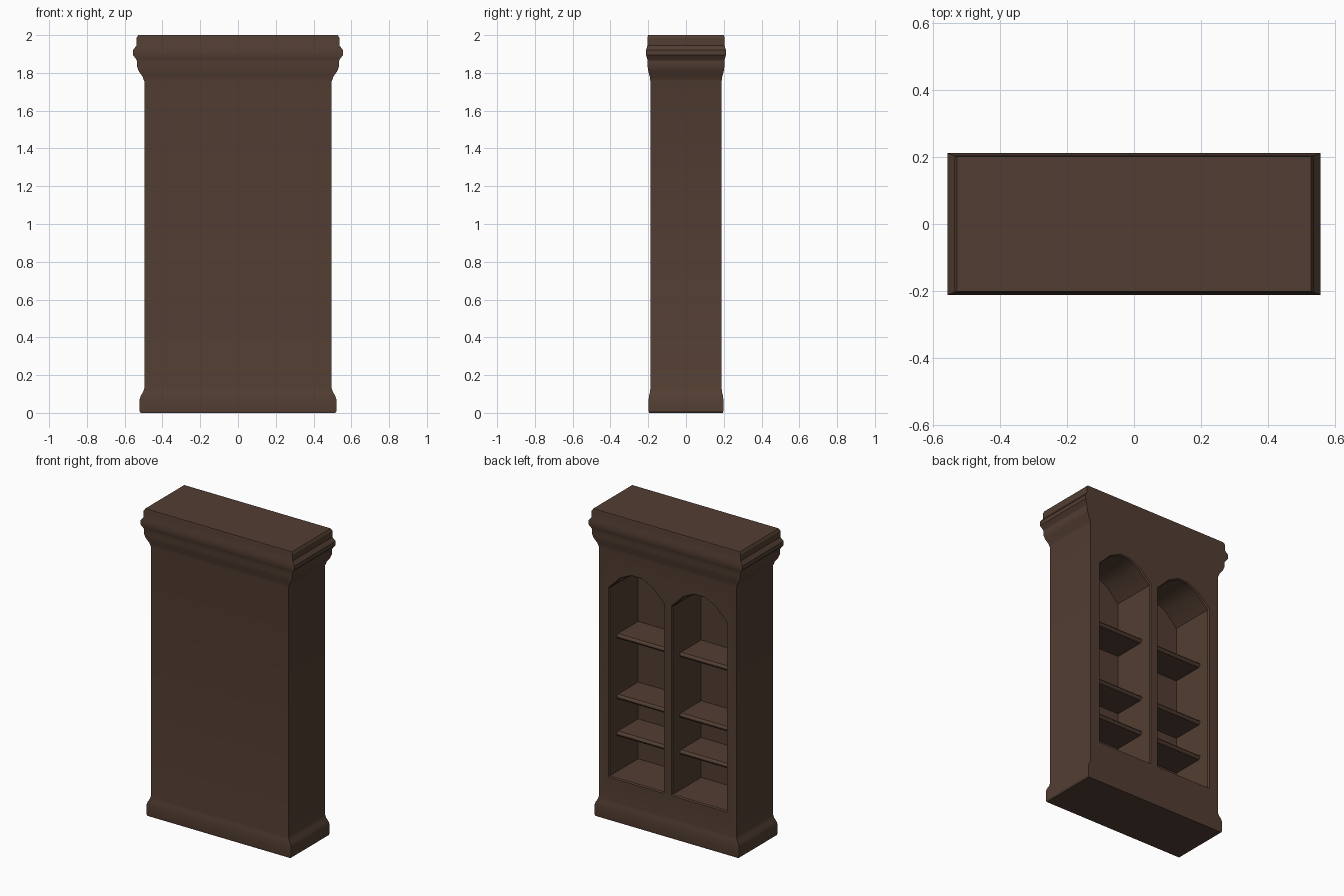
import bpy, bmesh, math

if "Cube" in bpy.data.objects:
    bpy.data.objects.remove(bpy.data.objects["Cube"])

wood = bpy.data.materials.new("dark_wood")
wood.diffuse_color = (0.085, 0.048, 0.032, 1)
wood.use_nodes = True
wood.node_tree.nodes["Principled BSDF"].inputs["Base Color"].default_value = wood.diffuse_color


def loft(name, rings):
    """Closed solid skinned through a list of equal-length vertex rings."""
    bm = bmesh.new()
    vs = [[bm.verts.new(p) for p in r] for r in rings]
    n = len(rings[0])
    for a, b in zip(vs, vs[1:]):
        for i in range(n):
            j = (i + 1) % n
            bm.faces.new((a[i], a[j], b[j], b[i]))
    bm.faces.new(vs[0][::-1])
    bm.faces.new(vs[-1])
    bmesh.ops.recalc_face_normals(bm, faces=bm.faces)
    me = bpy.data.meshes.new(name)
    bm.to_mesh(me)
    bm.free()
    ob = bpy.data.objects.new(name, me)
    bpy.context.collection.objects.link(ob)
    me.materials.append(wood)
    return ob


def smooth(ob):
    bpy.ops.object.select_all(action='DESELECT')
    ob.select_set(True)
    bpy.context.view_layer.objects.active = ob
    bpy.ops.object.shade_smooth_by_angle(angle=math.radians(30))


# Case: plinth, body and crown moulding as (half width, z); depth is 0.38 of width
RATIO = 0.38
profile = [(0.515, 0), (0.521, 0.01), (0.521, 0.07), (0.515, 0.09), (0.503, 0.11),
           (0.496, 0.13), (0.496, 1.755), (0.505, 1.78), (0.526, 1.81), (0.535, 1.835),
           (0.535, 1.865), (0.541, 1.875), (0.556, 1.895), (0.556, 1.92),
           (0.537, 1.945), (0.537, 1.985), (0.528, 2.0)]
case = loft("bookcase_case", [[(sx * w, sy * w * RATIO, z) for sx, sy in
                               ((-1, -1), (1, -1), (1, 1), (-1, 1))] for w, z in profile])

# Arched niche outline around its own centre line (x, z)
HALF, FLOOR, BACK, FACE = 0.195, 0.28, -0.11, 0.496 * RATIO
half_arch = [(HALF, FLOOR), (HALF, 1.505), (0.11, 1.59), (0.035, 1.625)]
arch = half_arch + [(-x, z) for x, z in reversed(half_arch)]


def niche_ring(cx, y, grow):
    """Outline at depth y, enlarged slightly to form the chamfered rim."""
    zm = 0.95
    return [(cx + x * (1 + grow / HALF), y, zm + (z - zm) * (1 + grow / 0.67)) for x, z in arch]


for side, cx in (("left", 0.227), ("right", -0.227)):
    # Niche cut into the case
    cutter = loft("niche_cutter_" + side, [niche_ring(cx, BACK, 0),
                                           niche_ring(cx, FACE - 0.008, 0),
                                           niche_ring(cx, FACE + 0.008, 0.012)])
    cutter.hide_render = True
    mod = case.modifiers.new("niche", 'BOOLEAN')
    mod.operation, mod.solver, mod.object = 'DIFFERENCE', 'EXACT', cutter
    bpy.context.view_layer.objects.active = case
    bpy.ops.object.modifier_apply(modifier=mod.name)
    bpy.data.objects.remove(cutter)

    # Shelves with a rounded nose, let slightly into the niche walls
    for i, top in enumerate((0.54, 0.78, 1.175)):
        nose = [(BACK - 0.01, -0.032), (0.097, -0.032), (0.107, -0.025), (0.111, -0.016),
                (0.107, -0.007), (0.097, 0), (BACK - 0.01, 0)]
        shelf = loft(f"shelf_{side}_{i + 1}",
                     [[(cx + s * (HALF + 0.005), y, top + z) for y, z in nose] for s in (-1, 1)])
        smooth(shelf)

smooth(case)
